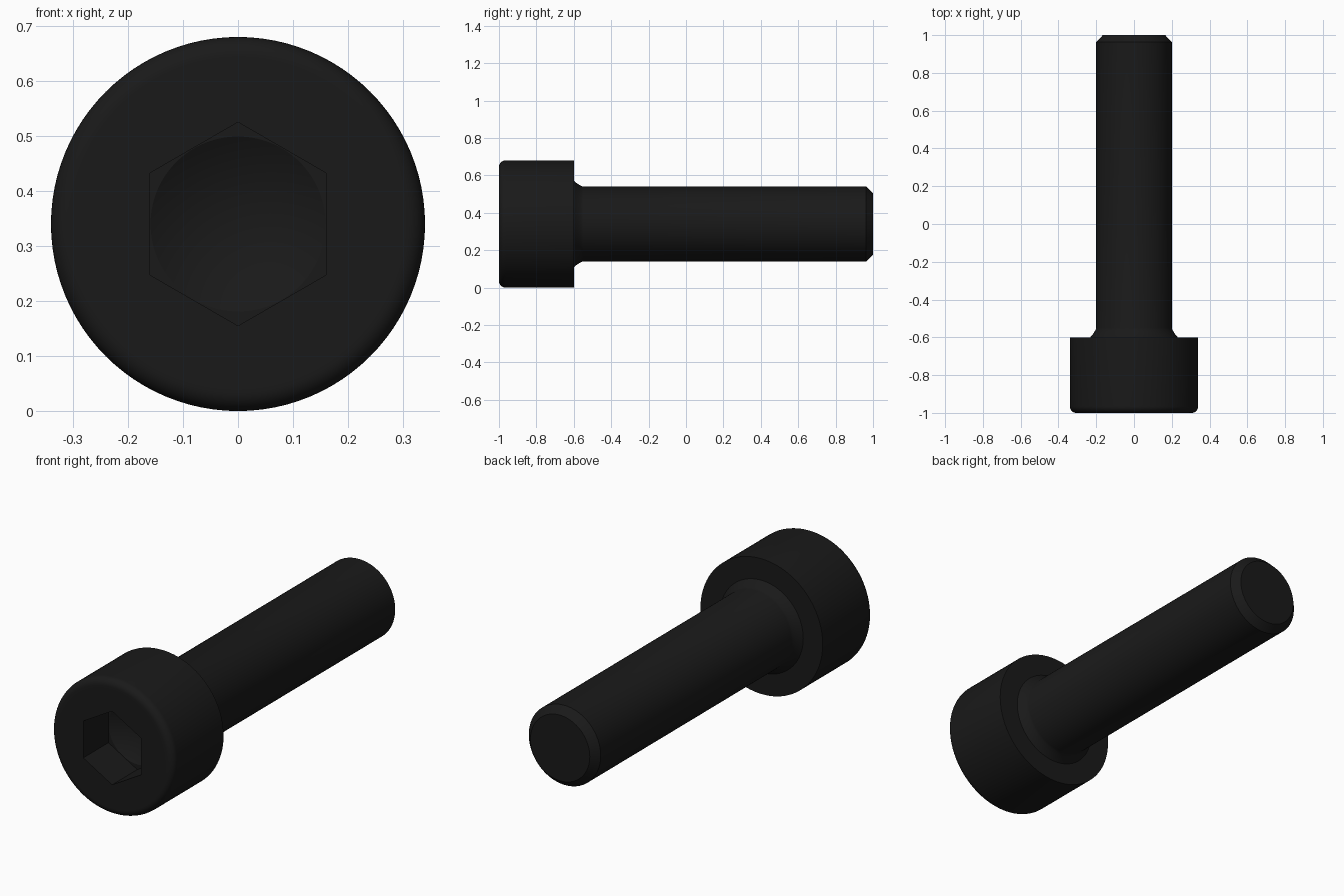
import bpy, bmesh, math

if "Cube" in bpy.data.objects:
    bpy.data.objects.remove(bpy.data.objects["Cube"])

SIDES = 96
AXIS_Z = 0.34
bm = bmesh.new()


def ring(radius, y, n=SIDES):
    """Closed loop of vertices around the screw axis."""
    return [bm.verts.new((radius * math.sin(2 * math.pi * i / n), y,
                          AXIS_Z + radius * math.cos(2 * math.pi * i / n)))
            for i in range(n)]


def bridge(a, b):
    n = len(a)
    for i in range(n):
        bm.faces.new((a[i], a[(i + 1) % n], b[(i + 1) % n], b[i]))


def loop_edges(loop):
    n = len(loop)
    return [bm.edges.get((loop[i], loop[(i + 1) % n]))
            or bm.edges.new((loop[i], loop[(i + 1) % n])) for i in range(n)]


def fill_between(outer, inner):
    bmesh.ops.triangle_fill(bm, use_beauty=True, use_dissolve=False,
                            edges=loop_edges(outer) + loop_edges(inner))


# Outer profile (radius, y): rounded head rim, neck fillet, shank, end chamfer
F = 0.035
profile = [(0.295, -1.0)]
profile += [(0.34 - F + F * math.sin(t), -1 + F - F * math.cos(t))
            for t in (math.pi / 2 * k / 8 for k in range(9))]
profile += [(0.34, -0.6), (0.232, -0.6), (0.221, -0.588), (0.211, -0.573),
            (0.203, -0.56), (0.2, -0.55), (0.2, 0.963), (0.165, 1.0)]
rings = [ring(r, y) for r, y in profile]
for a, b in zip(rings, rings[1:]):
    bridge(a, b)
bm.faces.new(rings[-1])

# Hex socket with a conical drill point
hex_front = ring(0.185, -1.0, 6)
hex_back = ring(0.185, -0.8, 6)
bridge(hex_front, hex_back)
fill_between(rings[0], hex_front)
cone_rim = ring(0.159, -0.8)
fill_between(hex_back, cone_rim)
tip = bm.verts.new((0, -0.708, AXIS_Z))
for i in range(SIDES):
    bm.faces.new((cone_rim[i], cone_rim[(i + 1) % SIDES], tip))

bmesh.ops.recalc_face_normals(bm, faces=bm.faces)
mesh = bpy.data.meshes.new("socket_head_screw")
bm.to_mesh(mesh)
bm.free()
screw = bpy.data.objects.new("socket_head_screw", mesh)
bpy.context.collection.objects.link(screw)

# Black oxide finish
black = bpy.data.materials.new("black_oxide")
black.diffuse_color = (0.01, 0.01, 0.01, 1)
black.use_nodes = True
black.node_tree.nodes["Principled BSDF"].inputs["Base Color"].default_value = black.diffuse_color
mesh.materials.append(black)

bpy.context.view_layer.objects.active = screw
screw.select_set(True)
bpy.ops.object.shade_smooth_by_angle(angle=math.radians(28))
